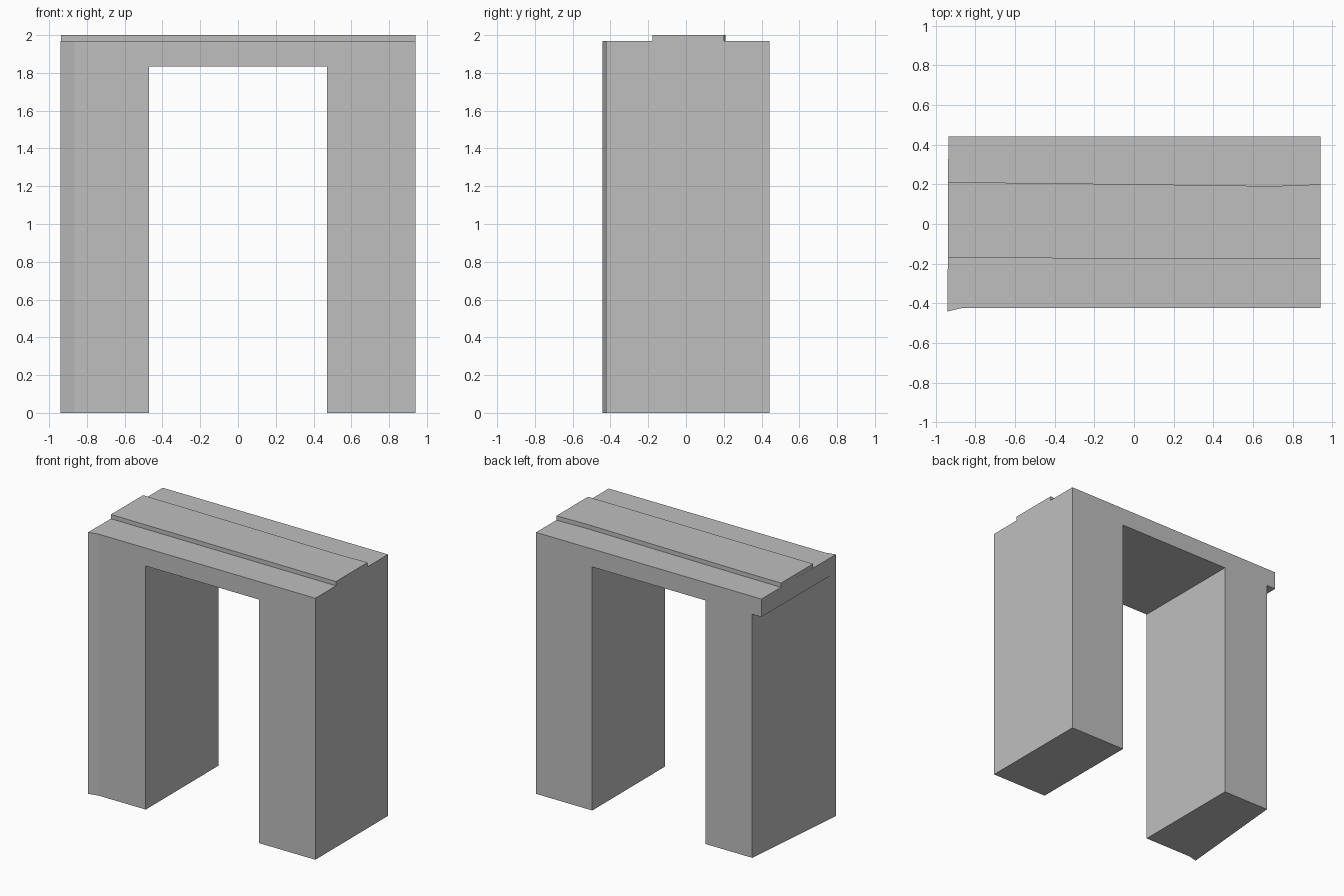
import bpy
import bmesh

cube = bpy.data.objects.get("Cube")
if cube:
    bpy.data.objects.remove(cube, do_unlink=True)

# One plain grey for the whole arch
GREY = (0.52, 0.52, 0.52, 1.0)
grey = bpy.data.materials.new("plain grey")
grey.use_nodes = True
grey.diffuse_color = GREY
grey.node_tree.nodes["Principled BSDF"].inputs["Base Color"].default_value = GREY


def prism(name, footprint, bottom, top, cap_bottom=True, cap_top=True):
    """Extrude a counter-clockwise footprint between two heights."""
    bm = bmesh.new()
    low = [bm.verts.new((x, y, bottom)) for x, y in footprint]
    high = [bm.verts.new((x, y, top)) for x, y in footprint]
    count = len(footprint)
    for i in range(count):
        j = (i + 1) % count
        bm.faces.new((low[i], low[j], high[j], high[i]))
    if cap_bottom:
        bm.faces.new(low[::-1])
    if cap_top:
        bm.faces.new(high)
    mesh = bpy.data.meshes.new(name)
    bm.to_mesh(mesh)
    bm.free()
    mesh.materials.append(grey)
    obj = bpy.data.objects.new(name, mesh)
    bpy.context.collection.objects.link(obj)
    return obj


FRONT, BACK, FLARE = -0.423, 0.441, -0.441
LINTEL, ROOF, PEAK = 1.833, 1.968, 2.0
SIDE, INNER = 0.94, 0.472

# Left leg: a straight block
prism("left_leg", [(INNER, FRONT), (SIDE, FRONT), (SIDE, BACK), (INNER, BACK)],
      0, LINTEL, cap_top=False)

# Right leg: flared front corner, outer side tapering in towards the back
prism("right_leg", [(-SIDE, FLARE), (-0.865, FRONT), (-INNER, FRONT),
                    (-INNER, BACK), (-0.86, BACK)],
      0, LINTEL, cap_top=False)

# Lintel slab across both legs, overhanging the tapered leg
prism("lintel", [(-SIDE, FLARE), (-0.865, FRONT), (SIDE, FRONT),
                 (SIDE, BACK), (-0.936, BACK)], LINTEL, ROOF)

# Raised strip along the roof, with a slightly uneven back edge
prism("roof_strip", [(-0.938, -0.171), (SIDE, -0.177), (SIDE, 0.2), (0.7, 0.191),
                     (0.05, 0.2), (-0.65, 0.208), (-0.937, 0.209)],
      ROOF, PEAK, cap_bottom=False)
